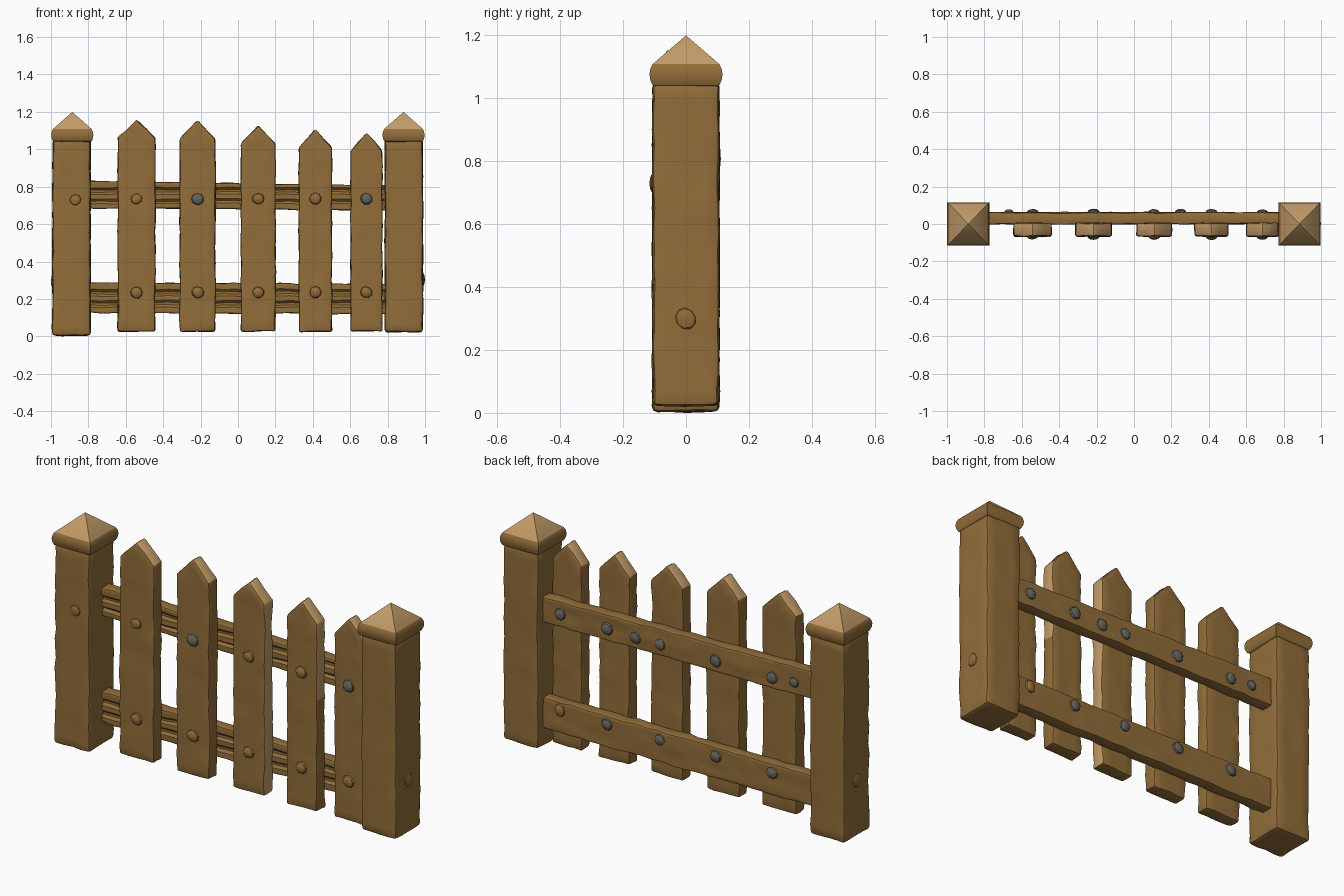
import bpy, bmesh, math
from mathutils import Vector, Matrix, noise

if "Cube" in bpy.data.objects:
    bpy.data.objects.remove(bpy.data.objects["Cube"])


def material(name, rgb):
    m = bpy.data.materials.new(name)
    m.diffuse_color = (*rgb, 1)
    m.use_nodes = True
    m.node_tree.nodes["Principled BSDF"].inputs["Base Color"].default_value = m.diffuse_color
    return m


WOOD = material("brown wood", (0.29, 0.155, 0.042))
LIGHT = material("pale cut wood", (0.54, 0.33, 0.14))
METAL = material("grey iron", (0.125, 0.122, 0.10))


def finish(bm, name, mats, angle=28):
    bmesh.ops.recalc_face_normals(bm, faces=bm.faces)
    me = bpy.data.meshes.new(name)
    bm.to_mesh(me)
    bm.free()
    for m in mats:
        me.materials.append(m)
    ob = bpy.data.objects.new(name, me)
    bpy.context.collection.objects.link(ob)
    bpy.ops.object.select_all(action='DESELECT')
    ob.select_set(True)
    bpy.context.view_layer.objects.active = ob
    bpy.ops.object.shade_smooth_by_angle(angle=math.radians(angle))
    return ob


def slice_up(bm, steps):
    """Cut the mesh into a grid so it can be roughened."""
    for axis, step in enumerate(steps):
        vals = [v.co[axis] for v in bm.verts]
        lo, hi = min(vals), max(vals)
        n = max(1, round((hi - lo) / step))
        for i in range(1, n):
            p, no = Vector(), Vector()
            p[axis] = lo + (hi - lo) * i / n
            no[axis] = 1
            bmesh.ops.bisect_plane(bm, geom=bm.verts[:] + bm.edges[:] + bm.faces[:],
                                   dist=1e-5, plane_co=p, plane_no=no)


def roughen(bm, seed, amount):
    off = Vector((seed * 3.7, seed * 1.9, seed * 5.3))
    for v in bm.verts:
        v.co += noise.noise_vector(v.co * 14 + off) * amount
        v.co.z = max(v.co.z, 0)


def board(name, outline, y0, y1, seed, bevel=0.012, steps=(0.045, 0.04, 0.045),
          grooves=None, pale=None):
    """Rough carved board: an x-z outline extruded along y."""
    bm = bmesh.new()
    f = bm.faces.new([bm.verts.new((x, y0, z)) for x, z in outline])
    ext = bmesh.ops.extrude_face_region(bm, geom=[f])
    for v in ext['geom']:
        if isinstance(v, bmesh.types.BMVert):
            v.co.y = y1
    bmesh.ops.recalc_face_normals(bm, faces=bm.faces)
    bmesh.ops.bevel(bm, geom=bm.edges[:], offset=bevel, segments=2, profile=0.5,
                    affect='EDGES')
    slice_up(bm, steps)
    if grooves:
        for v in bm.verts:
            if v.co.y < y0 + 0.004 and any(abs(v.co.z - g) < 0.011 for g in grooves):
                v.co.y += 0.012
    bm.normal_update()
    if pale:
        for fc in bm.faces:
            if pale(fc):
                fc.material_index = 1
    roughen(bm, seed, 0.006)
    return finish(bm, name, [WOOD, LIGHT])


def post_cap(name, cx):
    """Square moulded cap with a pale pyramid top."""
    prof = [(0.095, 1.035), (0.107, 1.043), (0.114, 1.06), (0.116, 1.078),
            (0.113, 1.095), (0.106, 1.109)]
    bm = bmesh.new()
    corners = [(-1, -1), (1, -1), (1, 1), (-1, 1)]
    rings = [[bm.verts.new((cx + h * 0.97 * a, h * b, z)) for a, b in corners]
             for h, z in prof]
    bm.faces.new(rings[0])
    for r, s in zip(rings, rings[1:]):
        for i in range(4):
            j = (i + 1) % 4
            bm.faces.new((r[i], r[j], s[j], s[i]))
    tip = bm.verts.new((cx, 0, 1.2))
    for i in range(4):
        f = bm.faces.new((rings[-1][i], rings[-1][(i + 1) % 4], tip))
        f.material_index = 1
    return finish(bm, name, [WOOD, LIGHT], 30)


def bolt(name, loc, direction, mat, r=0.033, depth=0.02):
    """Low hammered dome facing the given direction."""
    bm = bmesh.new()
    bmesh.ops.create_uvsphere(bm, u_segments=9, v_segments=6, radius=1)
    rot = Vector(direction).to_track_quat('Z', 'Y').to_matrix().to_4x4()
    bmesh.ops.transform(bm, verts=bm.verts, matrix=Matrix.Translation(loc) @ rot
                        @ Matrix.Diagonal((r, r, depth, 1)))
    roughen(bm, loc[0] * 9 + loc[2], 0.005)
    finish(bm, name, [mat], 25)


# end posts with caps
for side, cx, z0, seed in (("left", -0.89, 0.003, 1), ("right", 0.887, 0.022, 2)):
    w = 0.102
    board(side + "_post", [(cx - w, z0), (cx + w, z0), (cx + w, 1.05), (cx - w, 1.05)],
          -0.106, 0.106, seed, bevel=0.016, steps=(0.05, 0.05, 0.05))
    post_cap(side + "_post_cap", cx - 0.002 if cx > 0 else cx + 0.004)

# rails with grooved fronts, slightly lower towards the right
for name, zl0, zl1, zr0, zr1, seed in (("upper_rail", 0.685, 0.832, 0.673, 0.806, 3),
                                       ("lower_rail", 0.125, 0.288, 0.118, 0.28, 4)):
    mid = (zl0 + zl1 + zr0 + zr1) / 4
    board(name, [(-0.82, zl0), (0.82, zr0), (0.82, zr1), (-0.82, zl1)], 0.0, 0.062, seed,
          bevel=0.008, steps=(0.05, 0.03, 0.0125), grooves=(mid - 0.028, mid + 0.028))

# pointed pickets: left, right, tip height
PICKETS = [(-0.642, -0.442, 1.152), (-0.312, -0.12, 1.15), (0.015, 0.2, 1.122),
           (0.325, 0.502, 1.102), (0.602, 0.772, 1.085)]
for i, (x0, x1, top) in enumerate(PICKETS):
    mid, sh = (x0 + x1) / 2, top - 0.092

    # pale cut tops, plus the worn right edges of the middle pickets
    def pale(f, i=i, sh=sh):
        c = f.calc_center_median()
        worn = f.normal.x > 0.8 and (i == 2 or (i == 3 and c.z > 0.6))
        return (f.normal.z > 0.4 and c.z > sh - 0.02) or worn

    board(f"picket_{i + 1}", [(x0, 0.025), (x1, 0.025), (x1, sh), (mid, top + 0.005), (x0, sh)],
          -0.066, 0.006, 10 + i, bevel=0.01, pale=pale)

    # bolts through both rails, front and back
    for level, z in (("upper", 0.735), ("lower", 0.235)):
        front = METAL if level == "upper" and i in (1, 4) else WOOD
        back = WOOD if level == "lower" and i == 4 else METAL
        bolt(f"front_bolt_{level}_{i + 1}", (mid, -0.064, z), (0, -1, 0), front)
        bolt(f"back_bolt_{level}_{i + 1}", (mid, 0.06, z + 0.005), (0, 1, 0), back)

# extra bolts and wooden pegs
bolt("back_bolt_extra", (0.25, 0.06, 0.735), (0, 1, 0), METAL)
bolt("back_peg_extra", (-0.67, 0.06, 0.75), (0, 1, 0), METAL, 0.028)
bolt("left_post_peg", (-0.87, -0.104, 0.73), (0, -1, 0), WOOD, 0.032, 0.012)
bolt("right_post_peg", (0.987, 0.0, 0.3), (1, 0, 0), WOOD, 0.036, 0.013)
bolt("left_post_side_peg", (-0.99, 0.0, 0.3), (-1, 0, 0), WOOD, 0.034, 0.01)
